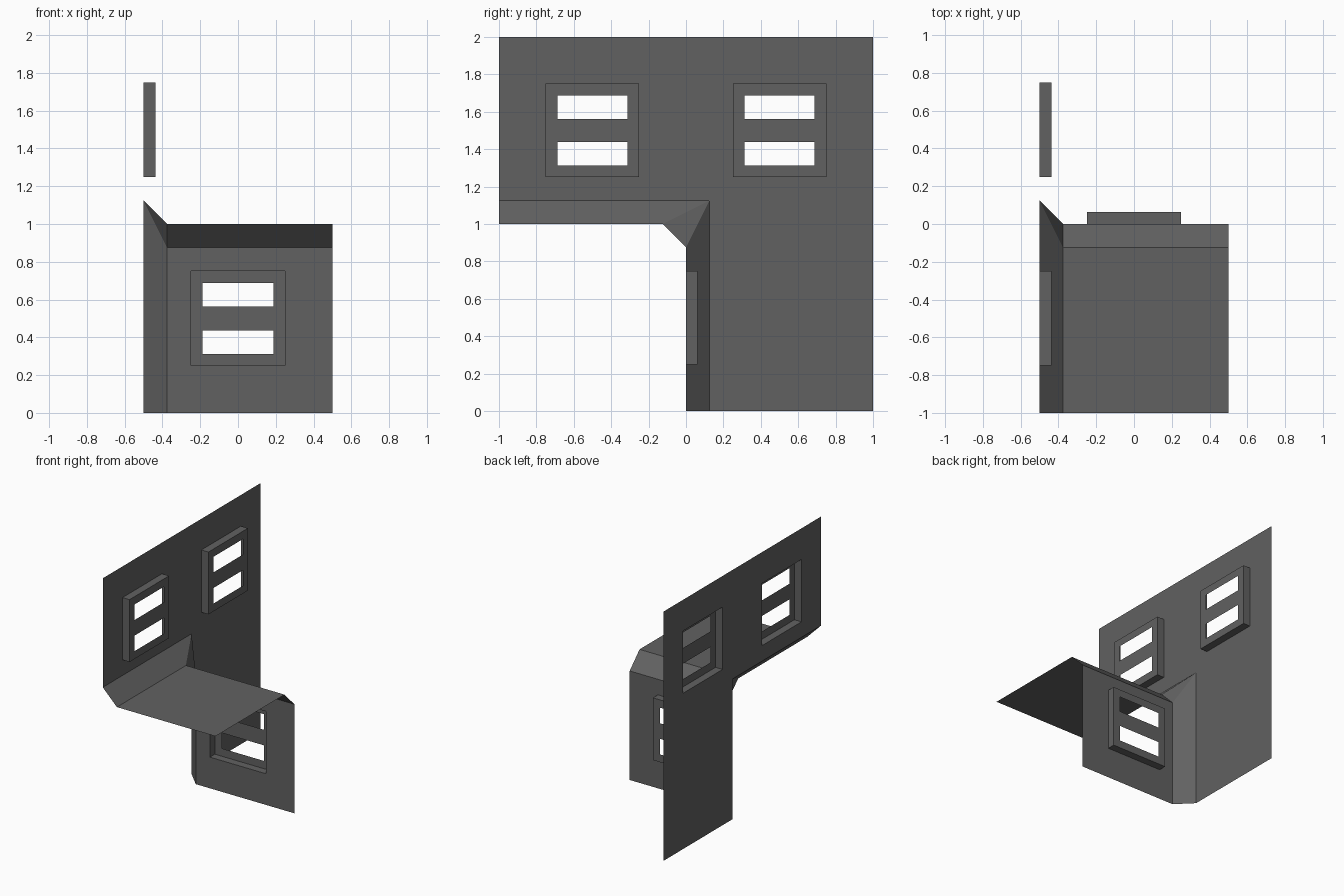
import bpy
from mathutils import Vector

if "Cube" in bpy.data.objects:
    bpy.data.objects.remove(bpy.data.objects["Cube"])

concrete = bpy.data.materials.new("dark grey")
concrete.diffuse_color = (0.12, 0.12, 0.12, 1)
concrete.use_nodes = True
concrete.node_tree.nodes["Principled BSDF"].inputs["Base Color"].default_value = concrete.diffuse_color

X0, B, D = -0.5, 0.125, 0.0625      # side wall plane, bevel width, window depth


def make(name, faces, facing):
    """Object from a list of polygons, each turned towards the given direction."""
    verts, polys, index = [], [], {}
    for f in faces:
        pts = [Vector(p) for p in f]
        normal = (pts[1] - pts[0]).cross(pts[2] - pts[1])
        want = facing(sum(pts, Vector()) / len(pts)) if callable(facing) else Vector(facing)
        if normal.dot(want) < 0:
            pts.reverse()
        row = []
        for p in pts:
            key = tuple(round(c, 5) for c in p)
            if key not in index:
                index[key] = len(verts)
                verts.append(key)
            row.append(index[key])
        polys.append(row)
    mesh = bpy.data.meshes.new(name)
    mesh.from_pydata(verts, [], polys)
    mesh.materials.append(concrete)
    obj = bpy.data.objects.new(name, mesh)
    bpy.context.collection.objects.link(obj)
    return obj


def grid(us, vs, place, is_open):
    """Quads over a grid, leaving out cells whose centre is open."""
    return [[place(u0, v0), place(u1, v0), place(u1, v1), place(u0, v1)]
            for u0, u1 in zip(us, us[1:]) for v0, v1 in zip(vs, vs[1:])
            if not is_open((u0 + u1) / 2, (v0 + v1) / 2)]


def window(name, cu, cv, place, out):
    """Recessed half-unit window box with two slots; place(u, v, depth)."""
    us = [cu + k for k in (-0.25, -0.1875, 0.1875, 0.25)]
    vs = [cv + k for k in (-0.25, -0.1875, -0.0625, 0.0625, 0.1875, 0.25)]

    def slot(u, v):
        return abs(u - cu) < 0.18 and 0.0625 < abs(v - cv) < 0.1875
    faces = grid(us, vs, lambda u, v: place(u, v, D), slot)
    ring = [(us[0], vs[0]), (us[-1], vs[0]), (us[-1], vs[-1]), (us[0], vs[-1])]
    for a, b in zip(ring, ring[1:] + ring[:1]):
        faces.append([place(*a, 0), place(*b, 0), place(*b, D), place(*a, D)])
    base = Vector(place(cu, cv, -0.15))
    make(name, faces, lambda c: c - base)


def side(y, z, d=0):
    return (X0 + d, y, z)


def front(x, z, d=0):
    return (x, d, z)


# L-shaped side wall with two window openings
make("side_wall",
     grid([-1, -0.75, -0.25, B, 0.25, 0.75, 1], [0, 1 + B, 1.25, 1.75, 2], side,
          lambda y, z: (y < B and z < 1 + B) or (0.25 < abs(y) < 0.75 and 1.25 < z < 1.75)),
     (1, 0, 0))

# Lower wall below the ledge with one window opening
make("lower_wall",
     grid([X0 + B, -0.25, 0.25, 0.5], [0, 0.25, 0.75, 1 - B], front,
          lambda x, z: abs(x) < 0.25 and 0.25 < z < 0.75),
     (0, 1, 0))

# Ledge
xi = X0 + B
make("ledge", [[(xi, -1, 1), (0.5, -1, 1), (0.5, -B, 1), (xi, -B, 1)]], (0, 0, 1))

# Bevels joining the three planes, meeting in a corner triangle
corner, ledge_in, lower_in = (X0, B, 1 + B), (xi, -B, 1), (xi, 0, 1 - B)
make("bevels", [
    [(X0, -1, 1 + B), corner, ledge_in, (xi, -1, 1)],
    [(X0, B, 0), corner, lower_in, (xi, 0, 0)],
    [ledge_in, lower_in, (0.5, 0, 1 - B), (0.5, -B, 1)],
    [corner, ledge_in, lower_in],
], (1, 1, 1))

# Windows
window("side_window_front", -0.5, 1.5, side, (1, 0, 0))
window("side_window_back", 0.5, 1.5, side, (1, 0, 0))
window("lower_window", 0, 0.5, front, (0, 1, 0))
